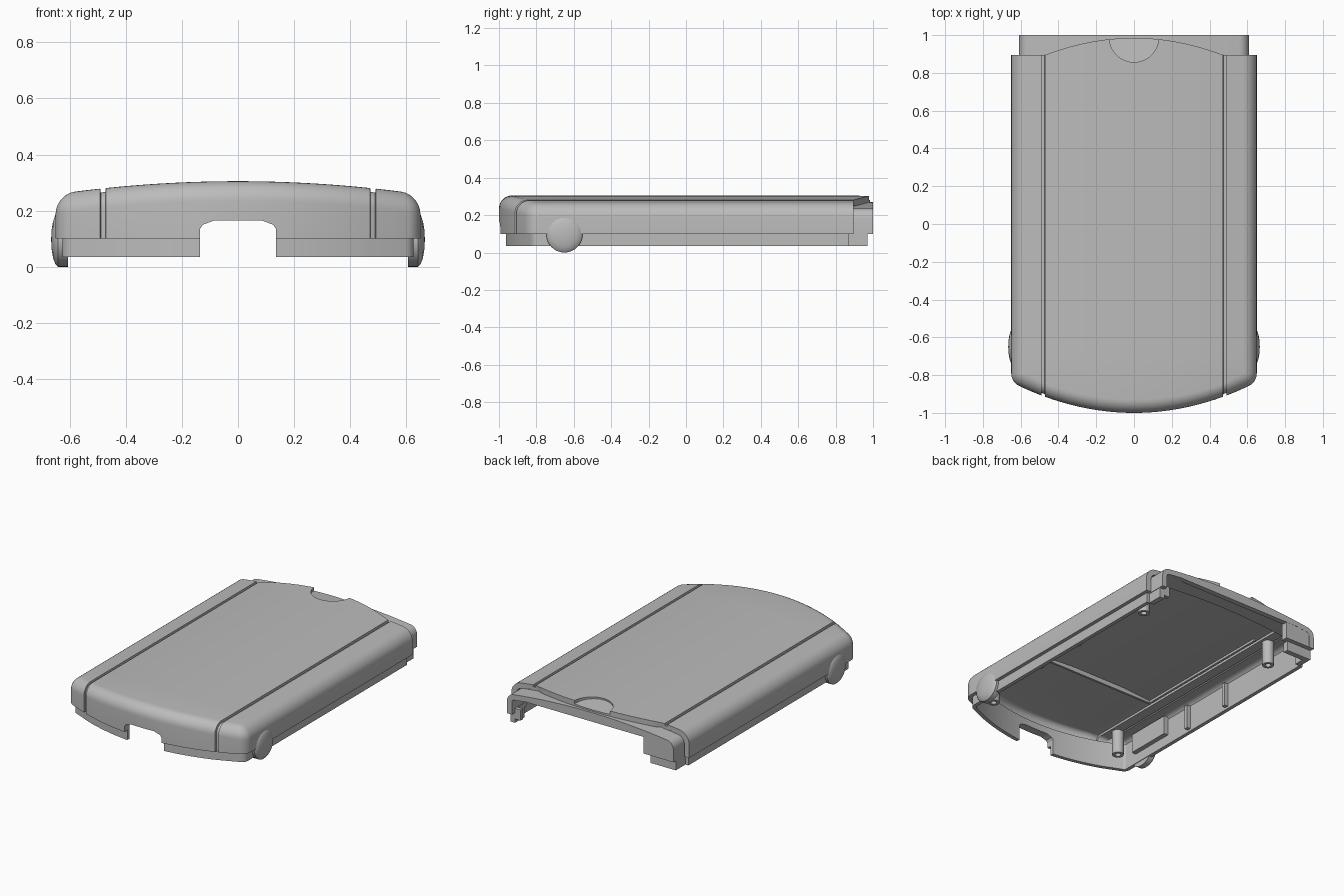
import bpy, bmesh, math
from mathutils import Matrix, Vector

cube = bpy.data.objects.get("Cube")
if cube:
    bpy.data.objects.remove(cube)

grey = bpy.data.materials.new("plain_grey")
grey.use_nodes = True
COLOUR = (0.5, 0.5, 0.5, 1)
grey.diffuse_color = COLOUR
grey.node_tree.nodes["Principled BSDF"].inputs["Base Color"].default_value = COLOUR


def finish(name, bm, thickness=0, cutters=(), smooth=True):
    mesh = bpy.data.meshes.new(name)
    bm.to_mesh(mesh)
    bm.free()
    obj = bpy.data.objects.new(name, mesh)
    bpy.context.collection.objects.link(obj)
    mesh.materials.append(grey)
    bpy.ops.object.select_all(action='DESELECT')
    bpy.context.view_layer.objects.active = obj
    obj.select_set(True)
    if thickness:
        mod = obj.modifiers.new("wall", 'SOLIDIFY')
        mod.thickness = thickness
        mod.offset = -1
    for cutter in cutters:
        mod = obj.modifiers.new("cut", 'BOOLEAN')
        mod.operation = 'DIFFERENCE'
        mod.solver = 'EXACT'
        mod.object = cutter
    for mod in obj.modifiers[:]:
        bpy.ops.object.modifier_apply(modifier=mod.name)
    if smooth:
        bpy.ops.object.shade_smooth_by_angle(angle=math.radians(28))
    return obj


def box(name, x, y, z):
    bm = bmesh.new()
    bmesh.ops.create_cube(bm, size=1)
    for v in bm.verts:
        for i, (lo, hi) in enumerate((x, y, z)):
            v.co[i] = lo if v.co[i] < 0 else hi
    return finish(name, bm, smooth=False)


# Solid with an x-z outline, running from y0 to y1
def extrusion(name, shape, y0, y1):
    bm = bmesh.new()
    face = bm.faces.new([bm.verts.new((x, y0, z)) for x, z in shape])
    moved = bmesh.ops.extrude_face_region(bm, geom=[face])["geom"]
    bmesh.ops.translate(bm, verts=[g for g in moved if isinstance(g, bmesh.types.BMVert)], vec=(0, y1 - y0, 0))
    bmesh.ops.recalc_face_normals(bm, faces=bm.faces[:])
    return finish(name, bm)


def crown(x):
    return 0.305 - 0.11 * x * x


def rear_edge(x):
    return 0.895 if abs(x) > 0.47 else 0.985 - 0.09 * (x / 0.47) ** 2


def front_edge(x):
    return -1 + 0.085 * (x / 0.47) ** 2


# Plan outline: side, rounded corner, bowed front; each point carries its inset direction
def outline(rear, grooves):
    half = [(0.65, rear, 1, 0, 0)]
    for i in range(9):
        a = math.radians(-65 * i / 8)
        c, s = math.cos(a), math.sin(a)
        half.append((0.575 + 0.075 * c, -0.79 + 0.075 * s, c, s, 0))
    half.append((0.55, front_edge(0.55), 0.3, -1, 0))
    columns = [(0.491, 0), (0.489, 1), (0.473, 1), (0.471, 0)] if grooves else [(0.47, 0)]
    columns += [(0.47 * (1 - i / 12), 0) for i in range(1, 13)]
    half += [(x, front_edge(x), 0, -1, g) for x, g in columns]
    return half + [(-x, y, -nx, ny, g) for x, y, nx, ny, g in reversed(half[:-1])]


# Skin rows of points and face the surface outward
def loft(bm, rows):
    for a, b in zip(rows, rows[1:]):
        for i in range(len(a) - 1):
            quad = list(dict.fromkeys((a[i], a[i + 1], b[i + 1], b[i])))
            if len(quad) > 2:
                bm.faces.new(quad)
    bm.normal_update()
    if sum(f.normal.dot(f.calc_center_median()) * f.calc_area() for f in bm.faces) < 0:
        bmesh.ops.reverse_faces(bm, faces=bm.faces[:])


# Front opening cutter
opening = extrusion("front_opening_cutter", [
    (-0.135, -0.1), (0.135, -0.1), (0.135, 0.135), (0.125, 0.15), (0.085, 0.165),
    (-0.085, 0.165), (-0.125, 0.15), (-0.135, 0.135)], -1.1, -0.8)

# Thumb dent cutter, tilted down toward the rear
bm = bmesh.new()
tilt = Matrix.Translation((0, 0.99, 0.33)) @ Matrix.Rotation(math.radians(-6), 4, 'X')
bmesh.ops.create_cone(bm, cap_ends=True, segments=48, radius1=0.13, radius2=0.13, depth=0.1, matrix=tilt)
dent = finish("thumb_dent_cutter", bm)

# Main cover: rounded walls and crowned top, hollow underneath
GROOVE, R = 0.014, 0.07
plan = outline(0.895, True)
bm = bmesh.new()
rows = [[bm.verts.new((x, y + GROOVE * g, 0.1)) for x, y, nx, ny, g in plan]]
for k in range(9):
    a = math.pi / 2 * k / 8
    inset, drop = R * (1 - math.cos(a)), R * (1 - math.sin(a))
    row = []
    for x, y, nx, ny, g in plan:
        px, py = x - nx * inset, y - ny * inset + GROOVE * g * math.cos(a)
        row.append(bm.verts.new((px, py, crown(px) - drop - GROOVE * g * math.sin(a))))
    rows.append(row)
edge = rows[-1]
back = [bm.verts.new((v.co.x, rear_edge(v.co.x), v.co.z)) for v in edge[2:-2]]
rows.append([edge[0]] * 2 + back + [edge[-1]] * 2)
loft(bm, rows)
for y in (-0.7, -0.2, 0.3, 0.8):
    bmesh.ops.bisect_plane(bm, geom=bm.verts[:] + bm.edges[:] + bm.faces[:], plane_co=(0, y, 0), plane_no=(0, 1, 0))
finish("cover", bm, 0.036, (opening, dent))

# Lower lip and inner lining set in from the cover wall
bm = bmesh.new()
loft(bm, [[bm.verts.new((x - 0.024 * nx, y - 0.03 * ny, z)) for x, y, nx, ny, g in outline(0.87, False)]
          for z in (0.035, 0.1, 0.21)])
finish("lower_lip", bm, 0.025, (opening,))
for cutter in (opening, dent):
    bpy.data.objects.remove(cutter)

# Rear arch stepped below the cover, with a flat-bottomed sill across it
top = [(0.553 * (1 - i / 12), crown(0.553 * (1 - i / 12)) - 0.035) for i in range(1, 24)]
half = [(0.608, 0.1)]
for i in range(7):
    a = math.pi / 2 * i / 6
    half.append((0.553 + 0.055 * math.cos(a), crown(0.553) - 0.09 + 0.055 * math.sin(a)))
bm = bmesh.new()
arch = half + top + [(-x, z) for x, z in reversed(half)]
loft(bm, [[bm.verts.new((x, y, z)) for x, z in arch] for y in (0.85, 1.0)])
finish("rear_arch", bm, 0.036)
sill = [(x, z - 0.01) for x, z in top]
extrusion("rear_sill", [(-0.54, 0.21), (0.54, 0.21)] + sill, 0.965, 1.0)

# Rear legs
box("rear_block", (-0.59, -0.39), (0.955, 0.999), (0.1, 0.215))
box("rear_block_lip", (-0.6, -0.42), (0.935, 0.97), (0.035, 0.1))
for side, s in (("left", 1), ("right", -1)):
    box("rear_foot_" + side, sorted((s * 0.57, s * 0.605)), (0.87, 0.97), (0.035, 0.13))
    box("rear_tab_" + side, sorted((s * 0.53, s * 0.6)), (0.945, 0.97), (0.06, 0.13))


# Revolve a profile of (radius, offset) around an axis
def lathe(name, profile, axis, centre, steps=40):
    bm = bmesh.new()
    centre, axis = Vector(centre), Vector(axis)
    out = Vector((0, 0, 1)) if axis.x else Vector((1, 0, 0))
    verts = [bm.verts.new(centre + axis * h + out * r) for r, h in profile]
    edges = [bm.edges.new(pair) for pair in zip(verts, verts[1:])]
    bmesh.ops.spin(bm, geom=verts + edges, cent=centre, axis=axis, angle=math.tau, steps=steps)
    bmesh.ops.remove_doubles(bm, verts=bm.verts[:], dist=0.0001)
    bmesh.ops.recalc_face_normals(bm, faces=bm.faces[:])
    return finish(name, bm)


# Side wheels, screw posts, wall pads and ribs, mirrored
wheel = [(0, 0.605), (0.097, 0.605), (0.097, 0.642), (0.088, 0.651), (0.065, 0.659), (0.035, 0.664), (0, 0.666)]
post = [(0, 0.23), (0.018, 0.23), (0.018, 0.08), (0.036, 0.08), (0.038, 0.25)]
for side, s in (("left", 1), ("right", -1)):
    lathe("wheel_" + side, wheel, (s, 0, 0), (0, -0.65, 0.097))
    for place, y in (("front", -0.75), ("rear", 0.69)):
        lathe(f"screw_post_{place}_{side}", post, (0, 0, 1), (s * 0.5, y, 0), 24)
    for i, y in enumerate((-0.2, 0.16)):
        box(f"wall_rib_{side}_{i}", sorted((s * 0.575, s * 0.61)), (y, y + 0.025), (0.05, 0.21))
    box("wall_pad_" + side, sorted((s * 0.57, s * 0.61)), (-0.7, -0.39), (0.1, 0.225))
    box("screen_rib_" + side, sorted((s * 0.41, s * 0.425)), (-0.34, 0.66), (0.235, 0.26))

# Cross rib under the top
box("screen_rib_cross", (-0.425, 0.425), (-0.355, -0.34), (0.235, 0.265))
